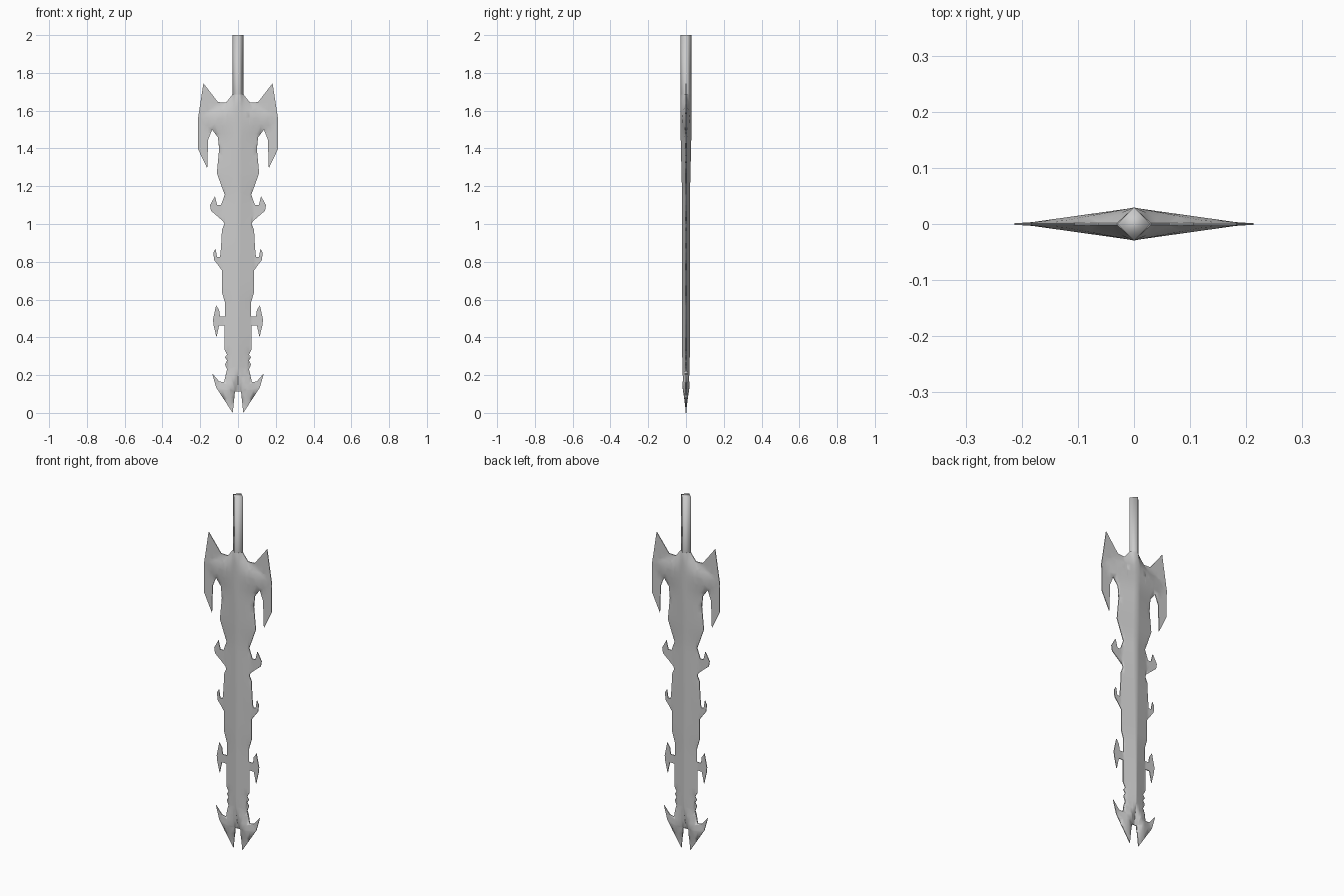
import bpy
import bmesh
from mathutils import Vector

cube = bpy.data.objects.get("Cube")
if cube:
    bpy.data.objects.remove(cube, do_unlink=True)

# One plain metal colour
metal = bpy.data.materials.new("grey metal")
metal.use_nodes = True
metal.diffuse_color = (0.6, 0.6, 0.6, 1)
metal.node_tree.nodes["Principled BSDF"].inputs["Base Color"].default_value = metal.diffuse_color

GRIP_BASE = 1.685
RIM = 0.002

# Half outlines (x, z), listed from the shoulder down to the forked tip
shoulder_wing = [(0, GRIP_BASE), (.03, GRIP_BASE), (.063, 1.643), (.106, 1.645), (.183, 1.745),
                 (.213, 1.55), (.211, 1.395), (.163, 1.295), (.158, 1.447), (.137, 1.5),
                 (.106, 1.458), (.1, 1.395), (.112, 1.27), (.08, 1.18)]
upper_barb = [(.07, 1.155), (.09, 1.1), (.11, 1.1), (.122, 1.147), (.148, 1.1),
              (.143, 1.07), (.079, 1.015), (.072, 1.0), (.085, .97)]
middle_barb = [(.09, .875), (.095, .825), (.111, .825), (.119, .87), (.13, .85),
               (.127, .81), (.111, .79), (.085, .754), (.085, .638), (.069, .585)]
lower_barb = [(.069, .51), (.095, .51), (.1, .545), (.116, .57), (.132, .495), (.13, .468),
              (.114, .4), (.1, .463), (.072, .463)]
notches = [(.072, .336), (.058, .31), (.069, .294), (.058, .278), (.069, .257), (.058, .23)]
forked_tip = [(.063, .21), (.074, .162), (.1, .167), (.137, .21), (.116, .135),
              (.028, 0), (.016, .114), (0, .114)]
outline = shoulder_wing + upper_barb + middle_barb + lower_barb + notches + forked_tip

# Height rules: ridge thickness, reach of the bevel, and sideways shift of the ridge
RIDGE = [(0, 0), (.13, .018), (.3, .02), (1.2, .022), (1.45, .028), (1.7, .03)]
REACH = [(0, .03), (.12, .08), (.3, .075), (.58, .08), (.65, .095), (.9, .1),
         (1.15, .085), (1.27, .12), (1.46, .12), (1.54, .21), (1.58, .2), (1.64, .07),
         (GRIP_BASE, .031)]
FORK = [(0, .028), (.11, .05), (.23, 0)]


def lerp(table, z):
    """Straight-line lookup in a table of (height, value) pairs."""
    for (a, u), (b, v) in zip(table, table[1:]):
        if z <= b:
            return u + (v - u) * max(0, z - a) / (b - a)
    return table[-1][1]


def half_depth(x, z):
    ridge_x = lerp(FORK, z)
    reach = lerp(REACH, z) if x >= ridge_x else .05
    return max(RIM, lerp(RIDGE, z) * (1 - abs(x - ridge_x) / reach))


def add_object(name, bm):
    mesh = bpy.data.meshes.new(name)
    bmesh.ops.recalc_face_normals(bm, faces=bm.faces[:])
    for face in bm.faces:
        face.smooth = True
    bm.to_mesh(mesh)
    bm.free()
    mesh.materials.append(metal)
    obj = bpy.data.objects.new(name, mesh)
    bpy.context.collection.objects.link(obj)
    return obj


def slice_sheet(bm, point, normal):
    geom = bm.verts[:] + bm.edges[:] + bm.faces[:]
    bmesh.ops.bisect_plane(bm, geom=geom, dist=1e-5, plane_co=point, plane_no=normal)


# Blade: flat half sheet, sliced into a grid, then raised to a ridged section
bm = bmesh.new()
sheet = bm.faces.new([bm.verts.new((x, 0, z)) for x, z in outline])
sheet.normal_update()
bmesh.ops.triangulate(bm, faces=[sheet], ngon_method="EAR_CLIP")
for i in range(1, 10):
    slice_sheet(bm, Vector((i * .02, 0, 0)), Vector((1, 0, 0)))
for i in range(1, 42):
    slice_sheet(bm, Vector((0, 0, i * .04)), Vector((0, 0, 1)))
bm.normal_update()
bmesh.ops.triangulate(bm, faces=bm.faces[:])

front_faces = bm.faces[:]
rim_edges = [e for e in bm.edges if e.is_boundary and max(v.co.x for v in e.verts) > 1e-4]
# The whole rim is thin, apart from the top edge that meets the grip
thin = {v for e in rim_edges for v in e.verts if v.co.z < GRIP_BASE - 1e-4}
back = {}
for v in bm.verts[:]:
    depth = RIM if v in thin else half_depth(v.co.x, v.co.z)
    back[v] = bm.verts.new((v.co.x, depth, v.co.z))
    v.co.y = -depth
for face in front_faces:
    bm.faces.new([back[v] for v in reversed(face.verts)])
for edge in rim_edges:
    a, b = edge.verts
    rim = bm.faces.new((a, b, back[b], back[a]))
    for e in rim.edges:
        e.smooth = False

blade = add_object("blade", bm)
mirror = blade.modifiers.new("mirror", "MIRROR")
mirror.use_axis = (True, False, False)
mirror.merge_threshold = 0.0005

# Grip: a soft four-sided bar, open where it meets the blade
bm = bmesh.new()
height = 2 - GRIP_BASE
bmesh.ops.create_cone(bm, cap_ends=True, segments=4, radius1=.03, radius2=.03, depth=height)
bottom = [f for f in bm.faces if f.calc_center_median().z < -height / 4]
bmesh.ops.delete(bm, geom=bottom, context="FACES_ONLY")
bmesh.ops.translate(bm, verts=bm.verts[:], vec=(0, 0, GRIP_BASE + height / 2))
add_object("grip", bm)
